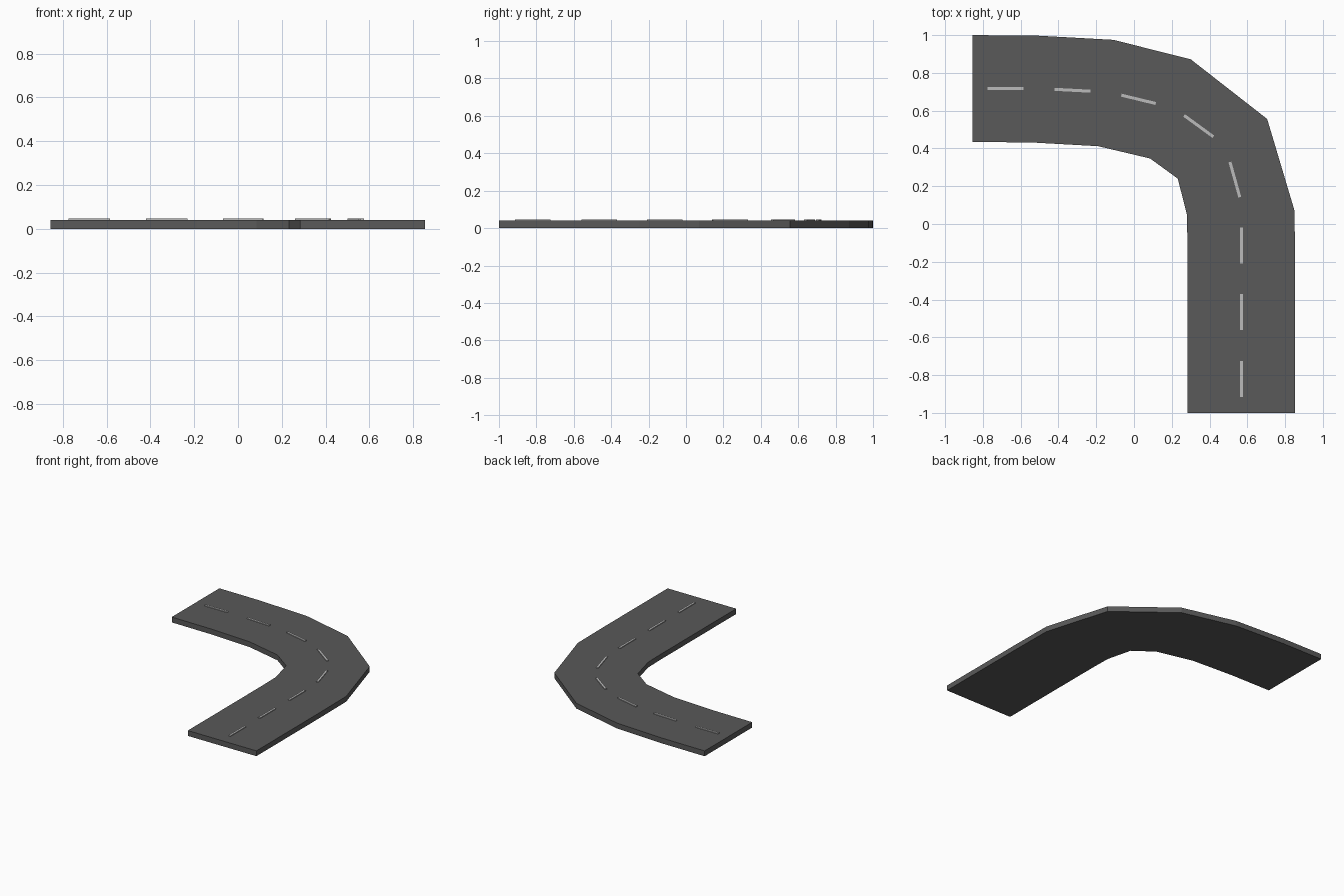
import bpy, bmesh, math
from mathutils import Vector, Matrix

if "Cube" in bpy.data.objects:
    bpy.data.objects.remove(bpy.data.objects["Cube"])

ROAD_TOP, DASH_TOP = 0.04, 0.046
DASH_WIDTH = 0.016


def material(name, grey):
    mat = bpy.data.materials.new(name)
    mat.diffuse_color = (grey, grey, grey, 1)
    mat.use_nodes = True
    mat.node_tree.nodes["Principled BSDF"].inputs["Base Color"].default_value = mat.diffuse_color
    return mat


def finish(bm, name, mat):
    bmesh.ops.recalc_face_normals(bm, faces=bm.faces)
    mesh = bpy.data.meshes.new(name)
    bm.to_mesh(mesh)
    bm.free()
    mesh.materials.append(mat)
    obj = bpy.data.objects.new(name, mesh)
    bpy.context.collection.objects.link(obj)
    return obj


asphalt = material("asphalt", 0.1)
paint = material("lane_paint", 0.5)

# Road slab: paired outer and inner kerb points along the bend
outer = [(-0.855, 1.0), (-0.51, 0.997), (-0.11, 0.975), (0.30, 0.872),
         (0.705, 0.556), (0.85, 0.07), (0.853, -0.25), (0.853, -1.0)]
inner = [(-0.855, 0.435), (-0.53, 0.431), (-0.19, 0.412), (0.085, 0.347),
         (0.232, 0.24), (0.28, 0.05), (0.283, -0.1), (0.283, -1.0)]
bm = bmesh.new()
rings = []
for (ox, oy), (ix, iy) in zip(outer, inner):
    rings.append([bm.verts.new(p) for p in (
        (ox, oy, 0), (ox, oy, ROAD_TOP), (ix, iy, ROAD_TOP), (ix, iy, 0))])
for a, b in zip(rings, rings[1:]):
    for i in range(4):
        j = (i + 1) % 4
        bm.faces.new((a[i], a[j], b[j], b[i]))
bm.faces.new(rings[0])
bm.faces.new(rings[-1])
finish(bm, "road_slab", asphalt)

# Lane dashes: thin raised strips from start to end point
dashes = [((-0.775, 0.717), (-0.585, 0.717)), ((-0.42, 0.713), (-0.23, 0.703)),
          ((-0.067, 0.682), (0.115, 0.638)), ((0.265, 0.575), (0.42, 0.462)),
          ((0.508, 0.328), (0.56, 0.142)), ((0.568, -0.018), (0.568, -0.208)),
          ((0.568, -0.37), (0.568, -0.56)), ((0.568, -0.725), (0.568, -0.915))]
for n, (start, end) in enumerate(dashes, 1):
    s, e = Vector(start), Vector(end)
    d, mid = e - s, (s + e) / 2
    height = DASH_TOP - ROAD_TOP
    bm = bmesh.new()
    bmesh.ops.create_cube(
        bm, size=1,
        matrix=Matrix.Translation((mid.x, mid.y, ROAD_TOP + height / 2))
        @ Matrix.Rotation(math.atan2(d.y, d.x), 4, 'Z')
        @ Matrix.Diagonal((d.length, DASH_WIDTH, height, 1)))
    finish(bm, f"lane_dash_{n}", paint)
